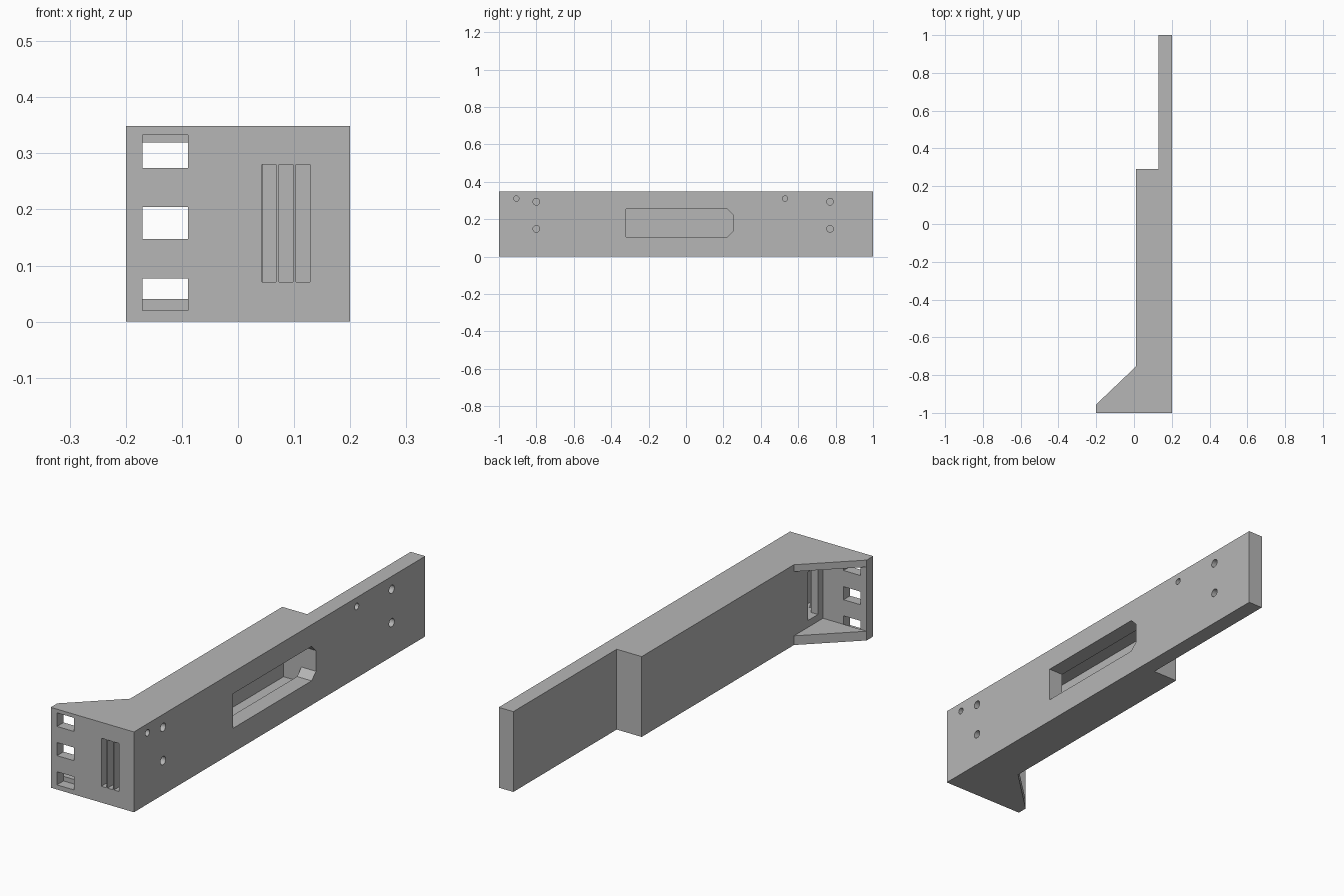
import bpy, bmesh, math
from mathutils import Matrix

if "Cube" in bpy.data.objects:
    bpy.data.objects.remove(bpy.data.objects["Cube"], do_unlink=True)

grey = bpy.data.materials.new("plain grey")
grey.use_nodes = True
colour = (0.47, 0.47, 0.47, 1)
grey.diffuse_color = colour
grey.node_tree.nodes["Principled BSDF"].inputs["Base Color"].default_value = colour

HEIGHT = 0.349


def make_object(name, bm):
    bmesh.ops.recalc_face_normals(bm, faces=bm.faces[:])
    mesh = bpy.data.meshes.new(name)
    bm.to_mesh(mesh)
    bm.free()
    mesh.materials.append(grey)
    obj = bpy.data.objects.new(name, mesh)
    bpy.context.collection.objects.link(obj)
    return obj


def prism(name, points, offset):
    """Extrude a closed outline of 3D points by an offset."""
    bm = bmesh.new()
    face = bm.faces.new([bm.verts.new(p) for p in points])
    result = bmesh.ops.extrude_face_region(bm, geom=[face])
    verts = [g for g in result["geom"] if isinstance(g, bmesh.types.BMVert)]
    bmesh.ops.translate(bm, verts=verts, vec=offset)
    return make_object(name, bm)


def box(name, x0, x1, y0, y1, z0, z1):
    outline = [(x0, y0, z0), (x1, y0, z0), (x1, y1, z0), (x0, y1, z0)]
    return prism(name, outline, (0, 0, z1 - z0))


def cut(target, cutter):
    cutter.hide_render = True
    mod = target.modifiers.new("cut", "BOOLEAN")
    mod.operation = "DIFFERENCE"
    mod.solver = "EXACT"
    mod.object = cutter
    bpy.context.view_layer.objects.active = target
    bpy.ops.object.modifier_apply(modifier=mod.name)
    bpy.data.objects.remove(cutter, do_unlink=True)


# Stepped body with the flared front flange, as one outline
outline = [(0.2, -1), (0.2, 1), (0.13, 1), (0.13, 0.29), (0.01, 0.29),
           (0.01, -0.755), (-0.2, -0.955), (-0.2, -1)]
bracket = prism("bracket_body", [(x, y, 0) for x, y in outline], (0, 0, HEIGHT))

# Open space between the upper and lower gussets
cut(bracket, box("gusset_gap", -0.3, 0.01, -0.955, -0.7, 0.04, 0.319))

# Inner channel and its side opening behind the flange
cut(bracket, box("inner_channel", 0.044, 0.13, -0.955, 0.25, 0.07, 0.28))
cut(bracket, box("side_opening", -0.02, 0.06, -0.92, -0.853, 0.07, 0.28))

# Long side recess with two clipped corners
recess = [(-0.32, 0.105), (0.22, 0.105), (0.25, 0.135),
          (0.25, 0.225), (0.22, 0.255), (-0.32, 0.255)]
cut(bracket, prism("side_recess", [(0.12, y, z) for y, z in recess], (0.15, 0, 0)))

# Flange windows
for z0, z1 in ((0.02, 0.077), (0.147, 0.204), (0.274, 0.333)):
    cut(bracket, box("flange_window", -0.17, -0.089, -1.1, -0.955, z0, z1))

# Front vent slots
for i in range(3):
    x = 0.043 + 0.0303 * i
    cut(bracket, box("vent_slot", x, x + 0.025, -1.1, -0.94, 0.071, 0.28))

# Blind screw holes in the side
holes = [(y, 0.31, 0.014) for y in (-0.907, 0.53)]
holes += [(y, z, 0.018) for y in (-0.8, 0.77) for z in (0.148, 0.293)]
for y, z, radius in holes:
    bm = bmesh.new()
    place = Matrix.Translation((0.2, y, z)) @ Matrix.Rotation(math.pi / 2, 4, "Y")
    bmesh.ops.create_cone(bm, cap_ends=True, segments=24, radius1=radius,
                          radius2=radius, depth=0.1, matrix=place)
    cut(bracket, make_object("screw_hole", bm))
